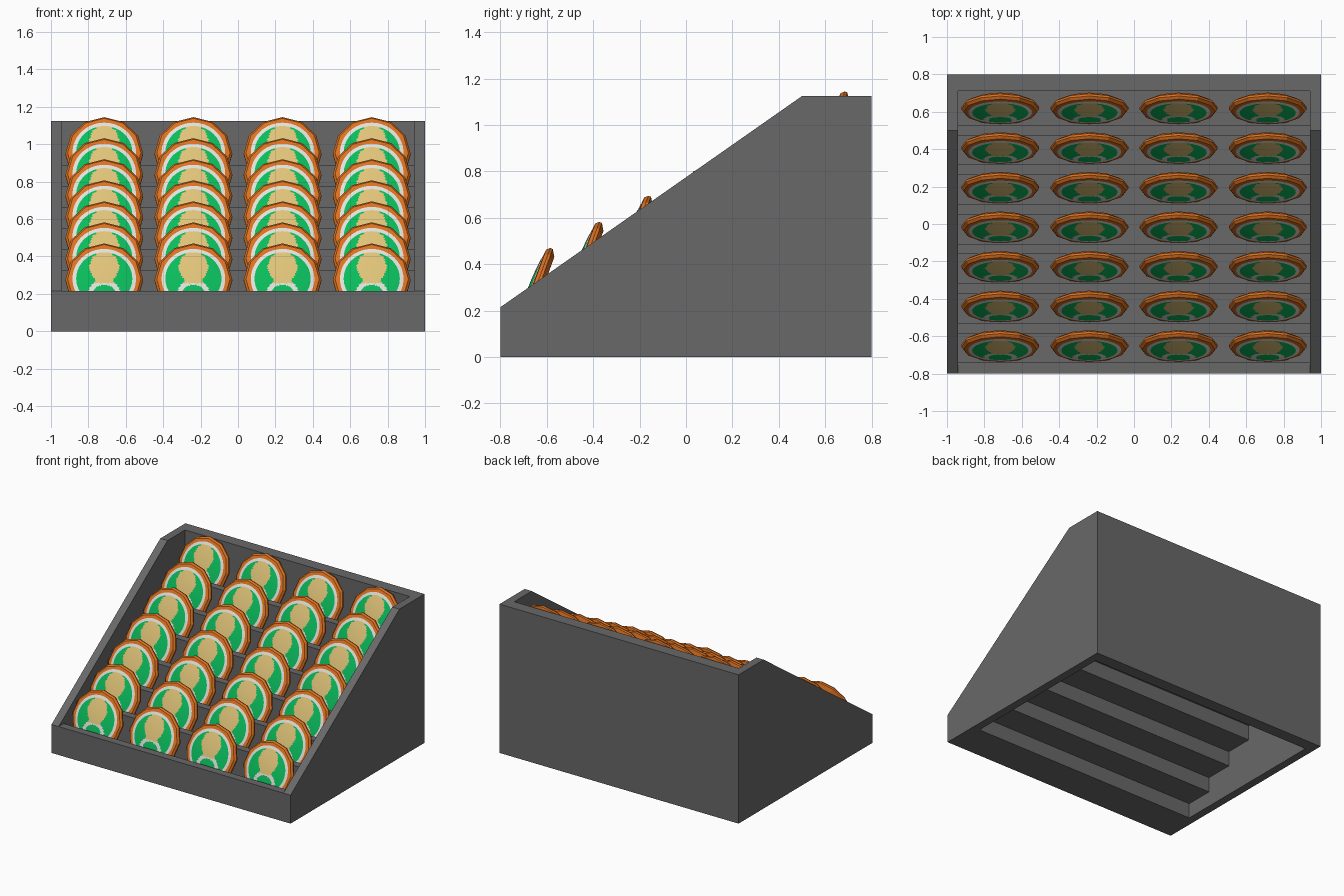
import bpy, bmesh, math

if "Cube" in bpy.data.objects:
    bpy.data.objects.remove(bpy.data.objects["Cube"])

def mat(name, r, g, b):
    m = bpy.data.materials.new(name)
    m.diffuse_color = (r, g, b, 1)
    m.use_nodes = True
    m.node_tree.nodes["Principled BSDF"].inputs["Base Color"].default_value = m.diffuse_color
    return m

GREY = mat("dark grey", 0.14, 0.14, 0.14)
ORANGE = mat("orange", 0.72, 0.168, 0.015)
WHITE = mat("off white", 0.76, 0.76, 0.71)
GREEN = mat("green", 0.003, 0.50, 0.107)
TAN = mat("tan", 0.75, 0.55, 0.19)

def add(name, mesh, loc=(0, 0, 0)):
    ob = bpy.data.objects.new(name, mesh)
    ob.location = loc
    bpy.context.collection.objects.link(ob)
    return ob

def to_mesh(bm, name, *mats):
    me = bpy.data.meshes.new(name)
    bm.to_mesh(me)
    bm.free()
    for m in mats:
        me.materials.append(m)
    return me

def prism(name, profile, x0, x1):
    """Extrude a (y, z) profile along x."""
    bm = bmesh.new()
    a = [bm.verts.new((x0, y, z)) for y, z in profile]
    b = [bm.verts.new((x1, y, z)) for y, z in profile]
    bm.faces.new(a)
    bm.faces.new(b[::-1])
    n = len(profile)
    for i in range(n):
        j = (i + 1) % n
        bm.faces.new((a[i], b[i], b[j], a[j]))
    bmesh.ops.recalc_face_normals(bm, faces=bm.faces)
    return add(name, to_mesh(bm, name, GREY))

def slab(name, y0, y1, z0, z1):
    return prism(name, [(y0, z0), (y1, z0), (y1, z1), (y0, z1)], -0.94, 0.94)

# Crate: sloped sides, low front, tall back
side = [(-0.8, 0), (0.8, 0), (0.8, 1.125), (0.5, 1.125), (-0.8, 0.215)]
prism("left_side", side, -1, -0.94)
prism("right_side", side, 0.94, 1)
slab("front_panel", -0.8, -0.74, 0, 0.215)
slab("back_panel", 0.71, 0.8, 0, 1.125)

# Stepped shelves, each with a lip in front of the next row
ROWS, DY, DZ = 7, 0.2117, 0.1125
for k in range(ROWS):
    y0 = -0.74 if k == 0 else -0.53 + DY * (k - 1)
    y1 = 0.71 if k == ROWS - 1 else -0.585 + DY * k
    z = DZ * k
    slab("shelf", y0, y1, z, z + 0.105)
    if k < ROWS - 1:
        slab("shelf_lip", y1, y1 + 0.055, z, 0.325 + z)

# Lathe around the y axis, point at the top
def lathe_rings(bm, rings, n):
    out = []
    for r, y in rings:
        out.append([bm.verts.new((r * math.sin(2 * math.pi * i / n), y,
                                  r * math.cos(2 * math.pi * i / n))) for i in range(n)])
    for p, q in zip(out, out[1:]):
        for i in range(n):
            j = (i + 1) % n
            bm.faces.new((p[i], p[j], q[j], q[i]))
    return out

# Disc body: twelve-sided rounded rim
bm = bmesh.new()
rings = lathe_rings(bm, [(0.168, -0.021), (0.196, -0.018), (0.208, -0.004),
                         (0.208, 0.008), (0.178, 0.026)], 12)
bm.faces.new(rings[0])
bm.faces.new(rings[-1])
bmesh.ops.recalc_face_normals(bm, faces=bm.faces)
body = to_mesh(bm, "disc_body", ORANGE)

# Disc face: fine, slightly domed polar plate coloured by rule
def face_colour(u, v):
    if math.hypot(u, v) > 0.15:
        return 0                                    # white ring
    if ((u / 0.078) ** 2 + ((v - 0.065) / 0.088) ** 2 < 1
            or (abs(u) < 0.05 and -0.03 < v < 0.06)):
        return 2                                    # tan centre
    if v < -0.005 and 0.062 < math.hypot(u, v + 0.1) < 0.09:
        return 0                                    # white arch below the centre
    return 1

bm = bmesh.new()
N, R, STEPS = 64, 0.17, 17
radii = [R * s / STEPS for s in range(STEPS, 0, -1)]
grid = lathe_rings(bm, [(r, -0.0215 - 0.014 * (1 - (r / R) ** 2)) for r in radii], N)
bm.faces.new(grid[-1])
bmesh.ops.recalc_face_normals(bm, faces=bm.faces)
if sum(f.normal.y for f in bm.faces) > 0:
    bmesh.ops.reverse_faces(bm, faces=bm.faces)
for f in bm.faces:
    c = f.calc_center_median()
    f.material_index = face_colour(c.x, c.z)
plate = to_mesh(bm, "disc_face", WHITE, GREEN, TAN)

# Four leaning discs in every row
for k in range(ROWS):
    for c in range(4):
        loc = ((c - 1.5) * 0.4767, -0.653 + DY * k, 0.273 + DZ * k)
        for name, me in (("disc_body", body), ("disc_face", plate)):
            add(name, me, loc).rotation_euler = (math.radians(-20), 0, 0)
